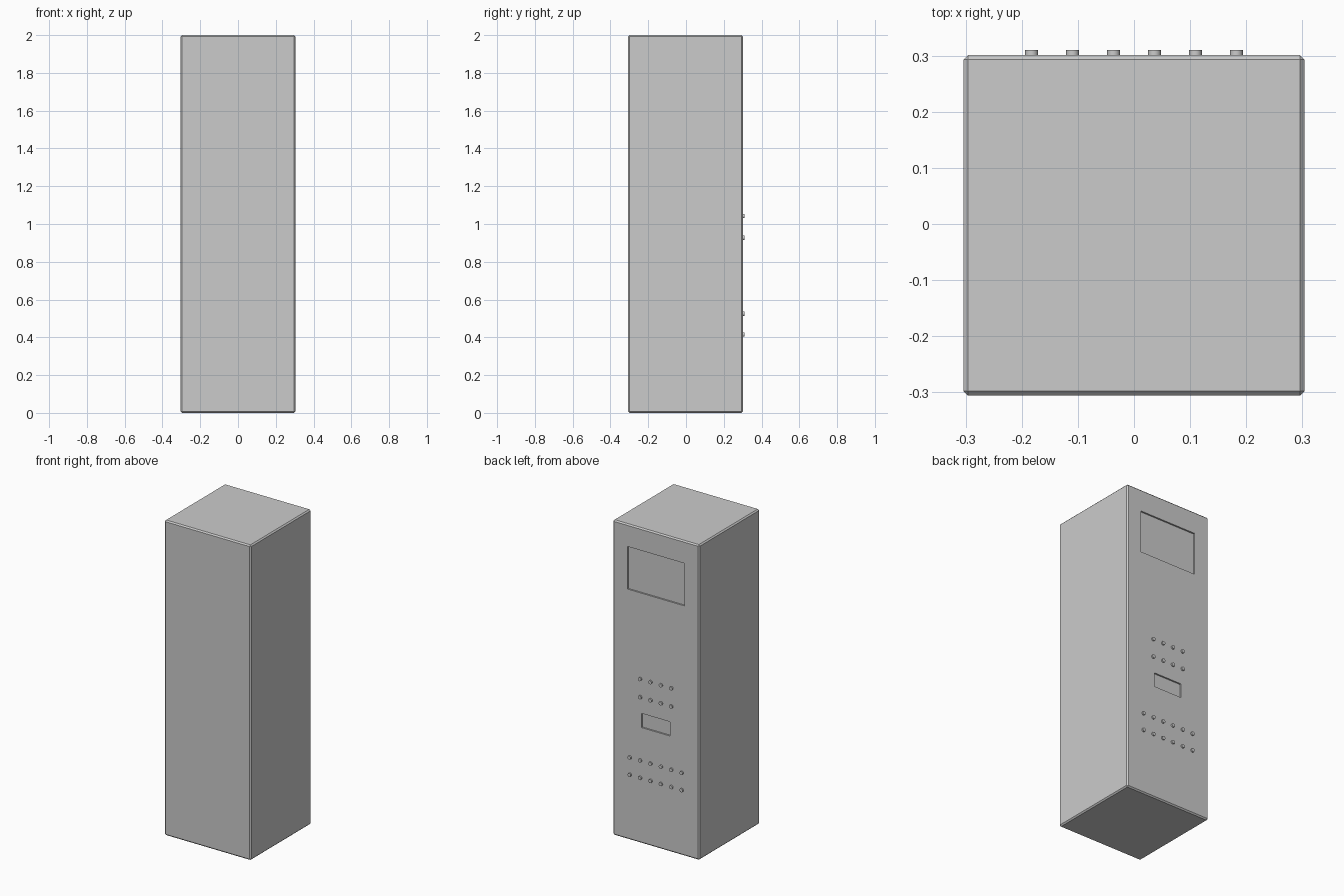
import bpy
from math import radians

if "Cube" in bpy.data.objects:
    bpy.data.objects.remove(bpy.data.objects["Cube"])

W = 0.607                 # cabinet width and depth
Y_MID = -0.0025           # cabinet sits slightly forward of the buttons
BACK = Y_MID + W / 2      # y of the panel-bearing face


def box(name, size, loc):
    bpy.ops.mesh.primitive_cube_add(size=1, location=loc)
    ob = bpy.context.object
    ob.name = name
    ob.scale = size
    bpy.ops.object.transform_apply(location=False, rotation=False, scale=True)
    return ob


def apply_modifier(ob, mod):
    bpy.context.view_layer.objects.active = ob
    bpy.ops.object.modifier_apply(modifier=mod.name)


# Chamfered cabinet body
cabinet = box("cabinet", (W, W, 2), (0, Y_MID, 1))
bev = cabinet.modifiers.new("chamfer", 'BEVEL')
bev.width = 0.008
bev.segments = 1
apply_modifier(cabinet, bev)


# Shallow recesses: screen and small display
def recess(name, width, z0, z1, depth):
    cutter = box(name, (width, depth * 2, z1 - z0), (0, BACK, (z0 + z1) / 2))
    cutter.hide_render = True
    mod = cabinet.modifiers.new(name, 'BOOLEAN')
    mod.operation = 'DIFFERENCE'
    mod.solver = 'EXACT'
    mod.object = cutter
    apply_modifier(cabinet, mod)
    bpy.data.objects.remove(cutter)


recess("screen_recess", 0.40, 1.588, 1.858, 0.01)
recess("display_recess", 0.20, 0.735, 0.825, 0.01)


# Rows of round buttons
def button_row(name, count, z, pitch=0.073):
    for i in range(count):
        x = (i - (count - 1) / 2) * pitch
        bpy.ops.mesh.primitive_cylinder_add(
            vertices=16, radius=0.0115, depth=0.018,
            location=(x, BACK, z), rotation=(radians(90), 0, 0))
        ob = bpy.context.object
        ob.name = f"{name}_{i + 1}"
        bpy.ops.object.shade_smooth_by_angle(angle=radians(30))


button_row("upper_button_a", 4, 1.042)
button_row("upper_button_b", 4, 0.927)
button_row("lower_button_a", 6, 0.525)
button_row("lower_button_b", 6, 0.415)
